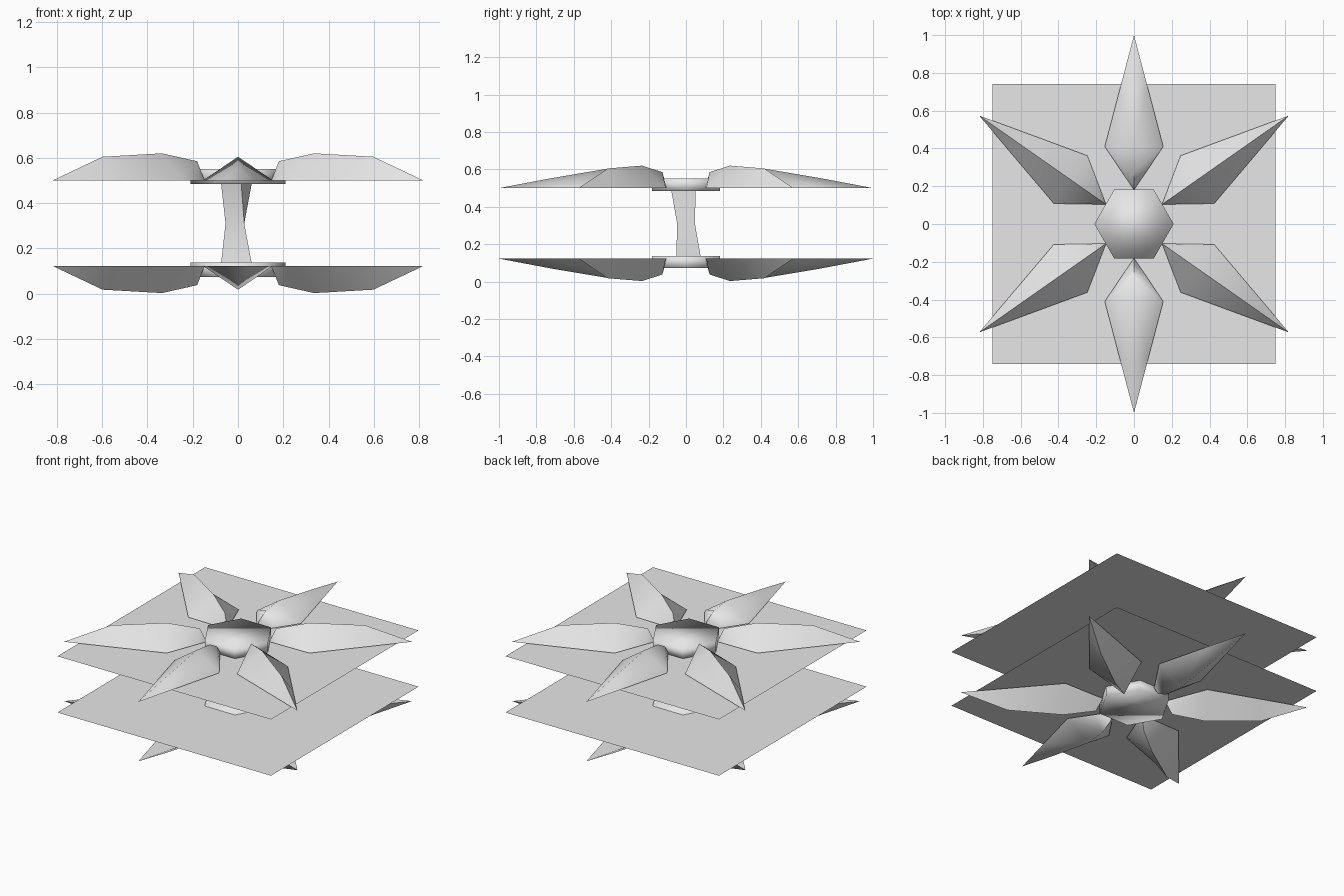
import bpy, bmesh, math
from mathutils import Matrix

if "Cube" in bpy.data.objects:
    bpy.data.objects.remove(bpy.data.objects["Cube"])

MID = 0.3115   # mirror height between the two flowers
BASE = 0.5     # flat underside of the upper petals

mat = bpy.data.materials.new("light_grey")
mat.diffuse_color = (0.8, 0.8, 0.8, 1)
mat.use_nodes = True
mat.node_tree.nodes["Principled BSDF"].inputs["Base Color"].default_value = mat.diffuse_color

# ridge profiles: (radius, height above base)
SIDE = [(0.18, 0), (0.22, 0.085), (0.41, 0.12), (0.73, 0.105), (1.0, 0)]
END = [(0.18, 0), (0.21, 0.05), (0.28, 0.09), (0.41, 0.105), (0.72, 0.053), (1.0, 0)]


def finish(name, bm, smooth=None, flip=False):
    """Turn a bmesh into a named object, optionally mirrored to the underside."""
    if flip:
        bmesh.ops.transform(bm, verts=bm.verts,
                            matrix=Matrix.Translation((0, 0, 2 * MID)) @ Matrix.Diagonal((1, 1, -1, 1)))
    if smooth is not None or flip:
        bmesh.ops.recalc_face_normals(bm, faces=bm.faces)
    me = bpy.data.meshes.new(name)
    bm.to_mesh(me)
    bm.free()
    ob = bpy.data.objects.new(name, me)
    bpy.context.collection.objects.link(ob)
    me.materials.append(mat)
    if smooth is not None:
        bpy.ops.object.select_all(action='DESELECT')
        ob.select_set(True)
        bpy.context.view_layer.objects.active = ob
        if smooth >= 180:
            bpy.ops.object.shade_smooth()
        else:
            bpy.ops.object.shade_smooth_by_angle(angle=math.radians(smooth))
    return ob


def petal(name, profile, angle, flip):
    bm = bmesh.new()

    def half_width(r):
        return 0.155 * ((r - 0.18) / 0.23 if r < 0.41 else (1 - r) / 0.59)

    inner = bm.verts.new((profile[0][0], 0, BASE))
    tip = bm.verts.new((1, 0, BASE))
    mids = profile[1:-1]
    ridge = [inner] + [bm.verts.new((r, 0, BASE + h)) for r, h in mids] + [tip]
    rims = []
    for s in (1, -1):
        rim = [inner] + [bm.verts.new((r, s * half_width(r), BASE)) for r, h in mids] + [tip]
        for i in range(len(rim) - 1):
            loop = list(dict.fromkeys([ridge[i], ridge[i + 1], rim[i + 1], rim[i]]))
            bm.faces.new(loop)
        rims.append(rim)
    bm.faces.new(rims[0] + rims[1][-2:0:-1])   # flat underside
    bmesh.ops.rotate(bm, verts=bm.verts, matrix=Matrix.Rotation(math.radians(angle), 3, 'Z'))
    finish(name, bm, 85, flip)


for flip, level in ((False, "upper"), (True, "lower")):
    # six petals
    for i, a in enumerate((35, 90, 145, 215, 270, 325)):
        petal(f"{level}_petal_{i + 1}", END if a in (90, 270) else SIDE, a, flip)

    # hexagonal hub, softly shaded
    bm = bmesh.new()
    bmesh.ops.create_cone(bm, cap_ends=True, segments=6, radius1=0.21, radius2=0.21, depth=0.065,
                          matrix=Matrix.Translation((0, 0, 0.5175)) @ Matrix.Rotation(math.pi / 2, 4, 'Z'))
    if abs(max(v.co.x for v in bm.verts) - 0.21) > 0.005:   # points must lie on x
        bmesh.ops.rotate(bm, verts=bm.verts, matrix=Matrix.Rotation(math.pi / 6, 3, 'Z'))
    finish(f"{level}_hub", bm, 180, flip)

    # thin square sheet
    bm = bmesh.new()
    z = 0.49 if not flip else 2 * MID - 0.49
    bm.faces.new([bm.verts.new((x * 0.75, y * 0.74, z))
                  for x, y in ((-1, -1), (1, -1), (1, 1), (-1, 1))])
    finish(f"{level}_sheet", bm)

# twisted three-sided stem with a narrow waist
bm = bmesh.new()
rings = []
for z, r, start in ((0.13, 0.08, 80), (0.31, 0.055, 60), (0.49, 0.08, 40)):
    rings.append([bm.verts.new((r * math.cos(math.radians(start + 120 * k)),
                                r * math.sin(math.radians(start + 120 * k)), z)) for k in range(3)])
for lo, hi in zip(rings, rings[1:]):
    for k in range(3):
        bm.faces.new((lo[k], lo[(k + 1) % 3], hi[(k + 1) % 3], hi[k]))
bm.faces.new(rings[0][::-1])
bm.faces.new(rings[2])
finish("stem", bm, 85)
